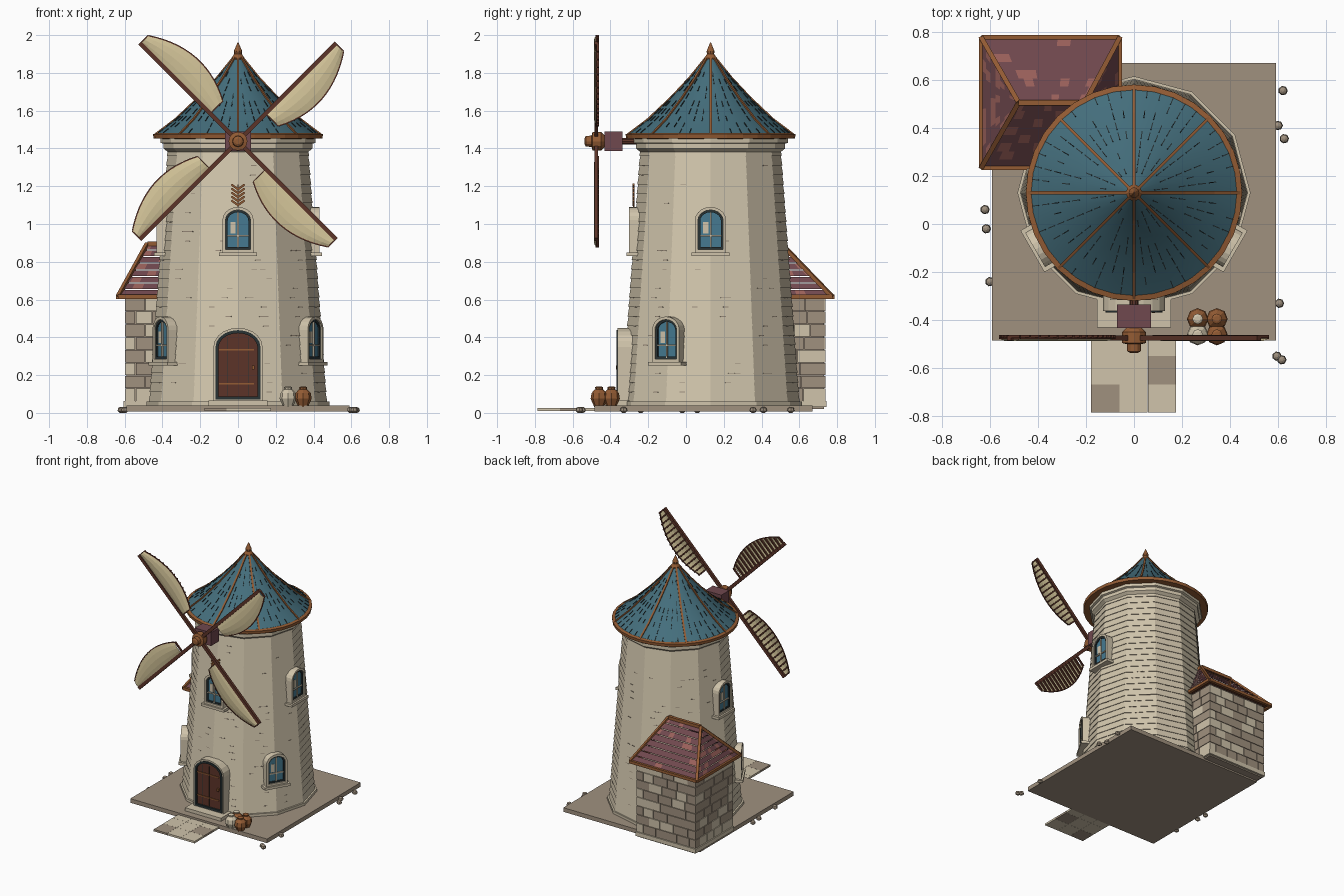
import bpy
import math
import random
from mathutils import Matrix, Vector

random.seed(4)
default_cube = bpy.data.objects.get("Cube")
if default_cube:
    bpy.data.objects.remove(default_cube, do_unlink=True)


def material(name, *rgb):
    color = [(c / 255 / 12.92 if c < 11 else ((c / 255 + 0.055) / 1.055) ** 2.4) for c in rgb] + [1]
    mat = bpy.data.materials.new(name)
    mat.use_nodes = True
    mat.diffuse_color = color
    mat.node_tree.nodes["Principled BSDF"].inputs["Base Color"].default_value = color
    return mat


CREAM = material("cream plaster", 208, 196, 171)
STONE = material("taupe stone", 160, 145, 127)
TEAL = material("teal roof", 68, 110, 124)
WOOD = material("warm wood", 148, 92, 52)
BROWN = material("dark red wood", 92, 52, 40)
PLUM = material("plum tile", 112, 72, 78)
ROSE = material("rose tile", 154, 96, 90)
CANVAS = material("sail canvas", 210, 195, 152)
GLASS = material("blue glass", 70, 122, 145)
DARK = material("dark trim", 40, 50, 52)
HERE = Matrix.Identity(4)
CENTER = Matrix.Translation((0, 0.13, 0))


class Part:
    """Collects coloured pieces into one named object."""

    def __init__(self, name, matrix=HERE):
        self.name, self.matrix = name, matrix
        self.verts, self.faces, self.mats = [], [], []

    def add(self, verts, faces, mat, matrix=HERE):
        start = len(self.verts)
        self.verts += [self.matrix @ matrix @ Vector(v) for v in verts]
        self.faces += [[i + start for i in f] for f in faces]
        self.mats += [mat] * len(faces)

    def quad(self, corners, mat):
        self.add(corners, [(0, 1, 2, 3)], mat)

    def box(self, x0, x1, y0, y1, z0, z1, mat, matrix=HERE):
        verts = [(x, y, z) for z in (z0, z1) for x, y in ((x0, y0), (x1, y0), (x1, y1), (x0, y1))]
        sides = [(i, (i + 1) % 4, (i + 1) % 4 + 4, i + 4) for i in range(4)]
        self.add(verts, sides + [(3, 2, 1, 0), (4, 5, 6, 7)], mat, matrix)

    def bar(self, a, b, width, mat):
        a, b = Vector(a), Vector(b)
        turn = (b - a).to_track_quat('Z', 'Y').to_matrix().to_4x4()
        w = width / 2
        self.box(-w, w, -w, w, 0, (b - a).length, mat, Matrix.Translation(a) @ turn)

    def lathe(self, profile, sides, mat, matrix=HERE):
        verts = [(r * math.cos(math.tau * i / sides), r * math.sin(math.tau * i / sides), z)
                 for r, z in profile for i in range(sides)]
        faces = [(k * sides + i, k * sides + (i + 1) % sides,
                  (k + 1) * sides + (i + 1) % sides, (k + 1) * sides + i)
                 for k in range(len(profile) - 1) for i in range(sides)]
        last = (len(profile) - 1) * sides
        faces += [list(range(sides))[::-1], [last + i for i in range(sides)]]
        self.add(verts, faces, mat, matrix)

    def arch(self, width, z0, z1, rise, front, back, mat, border=0):
        """Arched slab, or an arched frame when border is given."""
        def outline(inset):
            w = width / 2 - inset
            top = [(w * math.cos(math.pi * i / 10), z1 - rise + (rise - inset) * math.sin(math.pi * i / 10))
                   for i in range(11)]
            return [(w, z0 + inset)] + top + [(-w, z0 + inset)]
        outer, n = outline(0), 13
        verts = [(x, y, z) for y in (front, back) for x, z in outer]
        faces = [(i, i + n, (i + 1) % n + n, (i + 1) % n) for i in range(n)]
        if border:
            verts += [(x, y, z) for y in (front, back) for x, z in outline(border)]
            for i in range(n):
                j = (i + 1) % n
                faces += [(i, j, j + 2 * n, i + 2 * n), (i + 2 * n, j + 2 * n, j + 3 * n, i + 3 * n)]
        else:
            faces.append(list(range(n)))
        self.add(verts, faces, mat)

    def finish(self, smooth=False):
        mesh = bpy.data.meshes.new(self.name)
        mesh.from_pydata(self.verts, [], self.faces)
        palette = list(dict.fromkeys(self.mats))
        for mat in palette:
            mesh.materials.append(mat)
        for face, mat in zip(mesh.polygons, self.mats):
            face.material_index = palette.index(mat)
        obj = bpy.data.objects.new(self.name, mesh)
        bpy.context.collection.objects.link(obj)
        if smooth:
            bpy.ops.object.select_all(action='DESELECT')
            obj.select_set(True)
            bpy.context.view_layer.objects.active = obj
            bpy.ops.object.shade_smooth_by_angle(angle=math.radians(25))


def wall_radius(z):
    return 0.47 - 0.1 * (z - 0.04) / 1.36


def on_wall(degrees, radius):
    """Frame whose -y points out of the tower at the given direction."""
    return CENTER @ Matrix.Rotation(math.radians(degrees + 90), 4, 'Z') @ Matrix.Translation((0, -radius, 0))


# Ground slab, path and pebbles
slab = Part("ground_slab")
slab.box(-0.59, 0.59, -0.485, 0.67, 0.008, 0.04, STONE)
slab.finish()
path = Part("paved_path")
for i in range(3):
    for j in range(4):
        x, y = -0.178 + 0.118 * i, -0.785 + 0.118 * j
        tone = STONE if (i, j) in ((0, 0), (2, 1), (0, 3)) else CREAM
        path.box(x, x + 0.117, y, y + 0.117, 0.01, 0.025, tone)
path.finish()
pebbles = Part("pebbles")
for x, y in ((0.62, 0.555), (0.6, 0.41), (0.625, 0.355), (0.605, -0.33), (0.595, -0.55),
             (0.615, -0.565), (-0.62, 0.06), (-0.615, -0.02), (-0.6, -0.24)):
    pebbles.lathe([(0.008, 0), (0.02, 0.01), (0.016, 0.026), (0.005, 0.032)], 7, STONE, Matrix.Translation((x, y, 0)))
pebbles.finish()

# Tower with lapped courses, plinth and cornice
tower = Part("tower", CENTER)
courses = [(0.485, 0.03), (0.485, 0.06)]
for i in range(27):
    z = 0.06 + 0.05 * i
    courses += [(wall_radius(z) + 0.004, z), (wall_radius(z + 0.05) - 0.001, z + 0.05)]
tower.lathe(courses, 12, CREAM)
tower.lathe([(0.37, 1.38), (0.395, 1.4), (0.395, 1.425), (0.41, 1.43), (0.41, 1.46)], 12, CREAM)
tower.finish()
joints = Part("wall_joints")
for i in range(130):
    z = 0.11 + 0.05 * random.randrange(25)
    frame = on_wall(15 + 30 * random.randrange(12), wall_radius(z) * math.cos(math.pi / 12))
    x = random.uniform(-0.07, 0.05)
    joints.box(x, x + 0.03, -0.005, 0.004, z - 0.002, z + 0.002, STONE, frame)
joints.finish()


# Windows
def window(name, degrees, z):
    part = Part(name, on_wall(degrees, wall_radius(z)))
    part.arch(0.165, z, z + 0.24, 0.07, -0.022, 0.08, CREAM, 0.016)
    part.arch(0.133, z + 0.016, z + 0.224, 0.056, -0.014, 0.05, DARK, 0.012)
    part.arch(0.12, z + 0.02, z + 0.22, 0.052, -0.006, 0.05, GLASS)
    part.box(-0.004, 0.004, -0.014, 0, z + 0.02, z + 0.21, CREAM)
    part.box(-0.055, 0.055, -0.014, 0, z + 0.085, z + 0.093, CREAM)
    part.box(-0.04, -0.012, -0.009, 0, z + 0.1, z + 0.16, CREAM)
    part.box(-0.1, 0.1, -0.035, 0.07, z - 0.02, z, CREAM)
    part.finish()


for name, degrees, z in (("front_window", -90, 0.85), ("left_upper_window", 0, 0.85),
                         ("right_upper_window", 180, 0.85), ("left_lower_window", -30, 0.27),
                         ("right_lower_window", 210, 0.27)):
    window(name, degrees, z)

# Door with straps and step
door = Part("door", on_wall(-90, 0.47))
door.arch(0.26, 0.06, 0.45, 0.1, -0.022, 0.1, CREAM, 0.012)
door.arch(0.238, 0.07, 0.438, 0.09, -0.028, 0.08, DARK, 0.016)
door.arch(0.22, 0.075, 0.43, 0.085, -0.015, 0.06, BROWN)
for z in (0.15, 0.33):
    door.box(-0.1, 0.085, -0.02, 0, z, z + 0.008, WOOD)
for x in (-0.055, 0, 0.055):
    door.box(x - 0.001, x + 0.001, -0.017, 0, 0.09, 0.4, DARK)
door.box(0.075, 0.088, -0.03, 0, 0.23, 0.25, WOOD)
door.box(-0.155, 0.155, -0.09, 0.1, 0.03, 0.065, CREAM)
door.finish()

# Wheat ear ornament
wheat = Part("wheat_ornament", on_wall(-90, wall_radius(1.1) + 0.015))
wheat.bar((0, 0, 1.09), (0, 0, 1.21), 0.007, WOOD)
for i in range(5):
    for side in (-1, 1):
        z = 1.1 + 0.021 * i
        wheat.bar((0, 0, z), (side * 0.035, 0, z + 0.025), 0.011, WOOD)
wheat.finish()

# Conical roof with eave rim, ribs, shingle joints and finial
slope = [(0.445, 1.468), (0.33, 1.555), (0.21, 1.668), (0.11, 1.775), (0.025, 1.88)]
roof = Part("cone_roof", CENTER)
roof.lathe([(0.36, 1.455)] + slope, 32, TEAL)
roof.finish(smooth=True)
trim = Part("roof_trim", CENTER)
trim.lathe([(0.37, 1.45), (0.447, 1.453), (0.45, 1.476), (0.43, 1.481)], 32, WOOD)
trim.lathe([(0.03, 1.86), (0.034, 1.88), (0.02, 1.9), (0.022, 1.915), (0.003, 1.96)], 10, WOOD)


def roof_point(angle, t, lift=0.0):
    k = min(int(t * 4), 3)
    a, b = Vector(slope[k]), Vector(slope[k + 1])
    r, z = a.lerp(b, t * 4 - k)
    return Vector((r * math.cos(angle), r * math.sin(angle), z + lift))


for i in range(8):
    angle = math.tau * i / 8
    for k in range(4):
        trim.bar(roof_point(angle, k / 4), roof_point(angle, k / 4 + 0.25), 0.013, WOOD)
trim.finish()
shingles = Part("shingle_joints", CENTER)
for i in range(48):
    for k in range(9):
        if i % 6 and random.random() < 0.65 and k < (9 if i % 2 else 5):
            angle, t = math.tau * i / 48, 0.04 + k * 0.09
            shingles.bar(roof_point(angle, t, 0.002), roof_point(angle, t + 0.06, 0.002), 0.004, DARK)
shingles.finish()

# Sail shaft and hub
axle = Part("sail_axle", Matrix.Translation((0, 0, 1.438)) @ Matrix.Rotation(math.pi / 2, 4, 'X'))
axle.lathe([(0.018, 0.2), (0.018, 0.46)], 10, BROWN)
axle.box(-0.07, 0.07, -0.052, 0.052, 0.335, 0.432, PLUM)
axle.lathe([(0.03, 0.43), (0.05, 0.45), (0.05, 0.495), (0.03, 0.5), (0.028, 0.53), (0.015, 0.537)], 12, WOOD)
axle.finish()


# Four sails: spar, bellied canvas, edge and back slats
def sail_point(s, v):
    width = 0.095 * (1 - s) + 0.06 * s + 0.31 * s * (1 - s)
    return Vector((v * width, -0.012 * math.sin(math.pi * v), 0.21 + 0.52 * s))


for i, name in enumerate(("upper_left", "lower_left", "lower_right", "upper_right")):
    turn = Matrix.Rotation(math.pi / 4 + i * math.pi / 2, 4, 'Y')
    sail = Part(name + "_sail", Matrix.Translation((0, -0.475, 1.438)) @ turn)
    sail.box(-0.012, 0.012, -0.01, 0.01, 0.02, 0.735, BROWN)
    steps = 14
    for k in range(steps):
        s, e = k / steps, (k + 1) / steps
        for j in range(4):
            v, w = j / 4, j / 4 + 0.25
            sail.quad([sail_point(s, v), sail_point(s, w), sail_point(e, w), sail_point(e, v)], CANVAS)
        sail.bar(sail_point(s, 1), sail_point(e, 1), 0.007, BROWN)
    for k in range(steps + 1):
        edge = sail_point(k / steps, 1)
        sail.box(0, edge.x, 0.001, 0.014, edge.z - 0.005, edge.z + 0.005, BROWN)
    sail.finish()

# Brick annex
annex = Part("annex_walls")
annex.box(-0.59, -0.1, 0.285, 0.73, 0.02, 0.62, STONE)
annex.box(-0.605, -0.085, 0.27, 0.745, 0.03, 0.062, CREAM)
corners = [Vector(c) for c in ((-0.59, 0.285, 0), (-0.1, 0.285, 0), (-0.1, 0.73, 0), (-0.59, 0.73, 0))]
for i, a in enumerate(corners):
    side = corners[(i + 1) % 4] - a
    frame = Matrix.Translation(a) @ Matrix.Rotation(i * math.pi / 2, 4, 'Z')
    for row in range(8):
        x, z = -0.008, 0.064 + row * 0.068
        end = 0.05 + 0.05 * (row % 2)
        while x < side.length:
            stop = side.length + 0.008 if end > side.length - 0.03 else end
            annex.box(x, stop - 0.004, -0.009, 0.01, z, z + 0.064, random.choice((CREAM, STONE, STONE)), frame)
            x, end = stop, stop + random.uniform(0.08, 0.13)
annex.finish()

# Hipped annex roof with staggered tiles
eaves = [Vector(c) for c in ((-0.635, 0.235, 0.615), (-0.06, 0.235, 0.615), (-0.06, 0.775, 0.615), (-0.635, 0.775, 0.615))]
ridge = [Vector((-0.48, 0.505, 0.895)), Vector((-0.205, 0.505, 0.895))]
tops = [ridge[0], ridge[1], ridge[1], ridge[0]]
hip = Part("annex_roof")
hip.quad(eaves[::-1], BROWN)
for i in range(4):
    j = (i + 1) % 4
    for row in range(8):
        low, high = row / 8, (row + 1) / 8
        lift = Vector((0, 0, 0.005))
        a, b = eaves[i].lerp(tops[i], low) + lift, eaves[j].lerp(tops[j], low) + lift
        c, d = eaves[j].lerp(tops[j], high), eaves[i].lerp(tops[i], high)
        cuts = [0] + [(k + 0.5 * (row % 2) + 0.5) / 10 for k in range(9)] + [1]
        for u, v in zip(cuts, cuts[1:]):
            tile = ROSE if random.random() < 0.25 else PLUM
            hip.quad([a.lerp(b, u), a.lerp(b, v), d.lerp(c, v), d.lerp(c, u)], tile)
    hip.bar(eaves[i], eaves[j], 0.022, WOOD)
    hip.bar(eaves[i], tops[i], 0.02, WOOD)
hip.bar(ridge[0], ridge[1], 0.024, WOOD)
hip.finish()

# Storage pots
for i, (x, y, tone) in enumerate(((0.265, -0.46, CREAM), (0.265, -0.395, WOOD), (0.345, -0.46, WOOD), (0.345, -0.395, WOOD))):
    pot = Part("pot_" + "abcd"[i], Matrix.Translation((x, y, 0.03)))
    pot.lathe([(0.025, 0), (0.045, 0.045), (0.04, 0.075), (0.022, 0.095)], 8, tone)
    pot.lathe([(0.018, 0.09), (0.022, 0.105), (0.012, 0.11)], 8, CREAM if i < 2 else WOOD)
    pot.finish()
